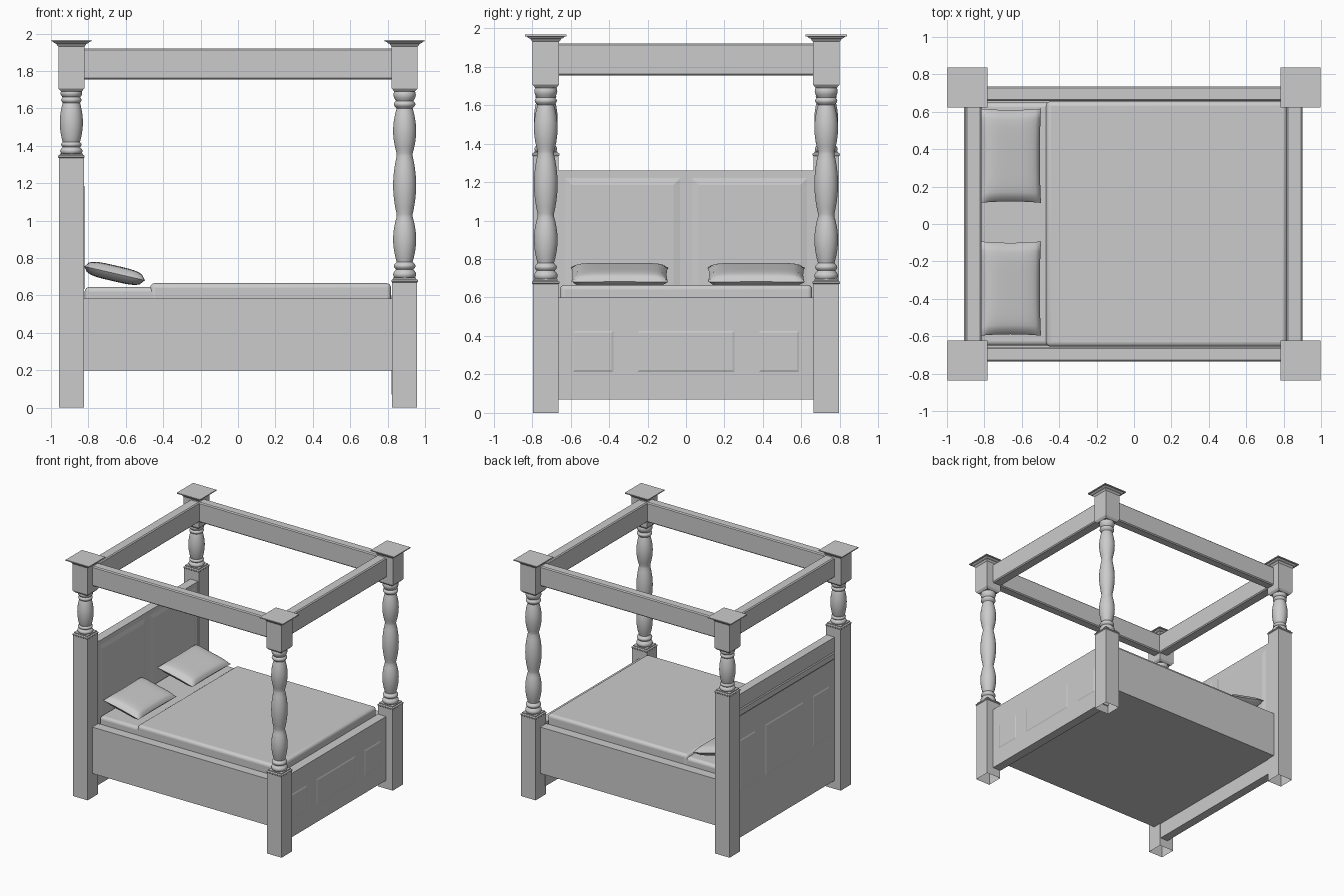
import bpy, bmesh, math
from mathutils import Matrix, Vector

if "Cube" in bpy.data.objects:
    bpy.data.objects.remove(bpy.data.objects["Cube"])

PX, PY = 0.891, 0.729   # post centres


def finish(name, bm, mirror=(False, False), smooth=False, bevel=0, segs=1):
    bmesh.ops.recalc_face_normals(bm, faces=bm.faces)
    me = bpy.data.meshes.new(name)
    bm.to_mesh(me)
    bm.free()
    ob = bpy.data.objects.new(name, me)
    bpy.context.collection.objects.link(ob)
    if bevel:
        m = ob.modifiers.new("bevel", 'BEVEL')
        m.width, m.segments = bevel, segs
    if any(mirror):
        m = ob.modifiers.new("mirror", 'MIRROR')
        m.use_axis = (mirror[0], mirror[1], False)
        m.use_mirror_merge = False
    if smooth:
        bpy.ops.object.select_all(action='DESELECT')
        ob.select_set(True)
        bpy.context.view_layer.objects.active = ob
        bpy.ops.object.shade_smooth_by_angle(angle=math.radians(40))
    return ob


def box(name, x, y, z, **kw):
    bm = bmesh.new()
    bmesh.ops.create_cube(bm, size=1)
    for v in bm.verts:
        for i, (a, b) in enumerate((x, y, z)):
            v.co[i] = a if v.co[i] < 0 else b
    return finish(name, bm, **kw)


def turned(name, profile, cx, cy, sides=4, cap_bottom=True, cap_top=True, **kw):
    """Loft (radius, z) rings; four sides gives square sections by half width."""
    bm = bmesh.new()
    k = math.sqrt(2) if sides == 4 else 1
    rings = []
    for r, z in profile:
        rings.append([bm.verts.new((cx + r * k * math.cos(2 * math.pi * (i + .5) / sides),
                                    cy + r * k * math.sin(2 * math.pi * (i + .5) / sides), z))
                      for i in range(sides)])
    for a, b in zip(rings, rings[1:]):
        for i in range(sides):
            j = (i + 1) % sides
            bm.faces.new((a[i], a[j], b[j], b[i]))
    if cap_bottom:
        bm.faces.new(rings[0])
    if cap_top:
        bm.faces.new(rings[-1])
    return finish(name, bm, smooth=sides > 4, **kw)


def panel(name, face_x, out, y, z, edge, rise, mirror=False):
    """Fielded panel standing slightly proud of a board."""
    bm = bmesh.new()
    loops = []
    for e, h in ((0, 0), (edge, rise)):
        loops.append([bm.verts.new((face_x + out * h, yy, zz)) for yy, zz in (
            (y[0] + e, z[0] + e), (y[1] - e, z[0] + e), (y[1] - e, z[1] - e), (y[0] + e, z[1] - e))])
    a, b = loops
    for i in range(4):
        bm.faces.new((a[i], a[(i + 1) % 4], b[(i + 1) % 4], b[i]))
    bm.faces.new(b)
    return finish(name, bm, mirror=(False, mirror))


def bulge(z0, z1, r0, r1, n=10):
    return [(r0 + (r1 - r0) * math.sin(math.pi * i / n) ** 0.9 if 0 < i < n else r0,
             z0 + (z1 - z0) * i / n) for i in range(n + 1)]


# square lower posts, open underneath, with a small moulding on top
for name, sx, top in (("head_post", -1, 1.335), ("foot_post", 1, 0.67)):
    turned(name, [(.067, 0), (.067, top), (.071, top + .004), (.071, top + .012),
                  (.062, top + .018), (.062, top + .025)],
           sx * PX, PY, cap_bottom=False, mirror=(False, True))

# turned columns
foot = (bulge(.69, .735, .05, .062, 6) + bulge(.74, .775, .047, .058, 6)
        + bulge(.78, 1.02, .043, .062) + bulge(1.035, 1.345, .043, .062)
        + bulge(1.36, 1.60, .043, .062) + bulge(1.605, 1.64, .047, .058, 6)
        + bulge(1.645, 1.70, .05, .06, 6))
head = (bulge(1.355, 1.39, .05, .06, 6) + bulge(1.393, 1.42, .046, .055, 6)
        + bulge(1.425, 1.625, .048, .062) + bulge(1.63, 1.66, .046, .055, 6)
        + bulge(1.663, 1.70, .05, .058, 6))
turned("foot_column", foot, PX, PY, 32, mirror=(False, True))
turned("head_column", head, -PX, PY, 32, mirror=(False, True))

# upper blocks with flared square caps
turned("post_cap", [(.055, 1.69), (.068, 1.705), (.07, 1.71), (.07, 1.93), (.076, 1.938), (.08, 1.945),
                    (.092, 1.95), (.097, 1.956), (.107, 1.958), (.107, 1.966)],
       PX, PY, mirror=(True, True))

# canopy beams
box("canopy_side_beam", (-.83, .83), (.657, .735), (1.755, 1.92), mirror=(False, True), bevel=.008)
box("canopy_end_beam", (.816, .902), (-.67, .67), (1.755, 1.92), mirror=(True, False), bevel=.008)

# side rails and base under the mattress
box("side_rail", (-.835, .835), (.657, .735), (.2, .585), mirror=(False, True))
box("bed_base", (-.835, .83), (-.66, .66), (.2, .57))

# headboard and footboard with panels
box("headboard", (-.902, -.83), (-.67, .67), (.07, 1.26))
box("footboard", (.822, .897), (-.67, .67), (.07, .6))
panel("headboard_front_panel", -.83, 1, (.03, .63), (.6, 1.22), .035, .008, True)
panel("headboard_centre_panel", -.902, -1, (-.25, .25), (.46, .88), .01, .004)
panel("headboard_outer_panel", -.902, -1, (.378, .588), (.46, .88), .01, .004, True)
panel("headboard_strip", -.902, -1, (-.66, .66), (1.08, 1.14), .008, .006)
panel("footboard_centre_panel", .897, 1, (-.253, .253), (.213, .427), .01, .004)
panel("footboard_outer_panel", .897, 1, (.378, .588), (.213, .427), .01, .004, True)

# mattress and cover
box("mattress", (-.82, .815), (-.65, .65), (.4, .645), bevel=.025, segs=4, smooth=True)
box("bed_cover", (-.47, .818), (-.656, .656), (.45, .666), bevel=.025, segs=4, smooth=True)


# pillows: two domed sheets meeting at a pinched seam
def pillow(name, cy):
    bm = bmesh.new()
    n, hx, hy = 20, .167, .252
    bmesh.ops.create_grid(bm, x_segments=n, y_segments=n, size=1)
    top = bm.verts[:]
    dup = bmesh.ops.duplicate(bm, geom=bm.verts[:] + bm.edges[:] + bm.faces[:])["geom"]
    low = {g for g in dup if isinstance(g, bmesh.types.BMVert)}
    for v in bm.verts:
        u, w = v.co.x, v.co.y
        h = .042 * (max(0, (1 - u ** 4) * (1 - w ** 6))) ** .45
        v.co = Vector((u * hx * (1 - .04 * (1 - w * w)), w * hy * (1 - .03 * (1 - u * u)),
                       -h if v in low else h))
    bmesh.ops.remove_doubles(bm, verts=bm.verts, dist=1e-5)
    bmesh.ops.transform(bm, verts=bm.verts, matrix=Matrix.Translation((-.66, cy, .718))
                        @ Matrix.Rotation(math.radians(13), 4, 'Y'))
    finish(name, bm, smooth=True)


pillow("right_pillow", -.345)
pillow("left_pillow", .365)
